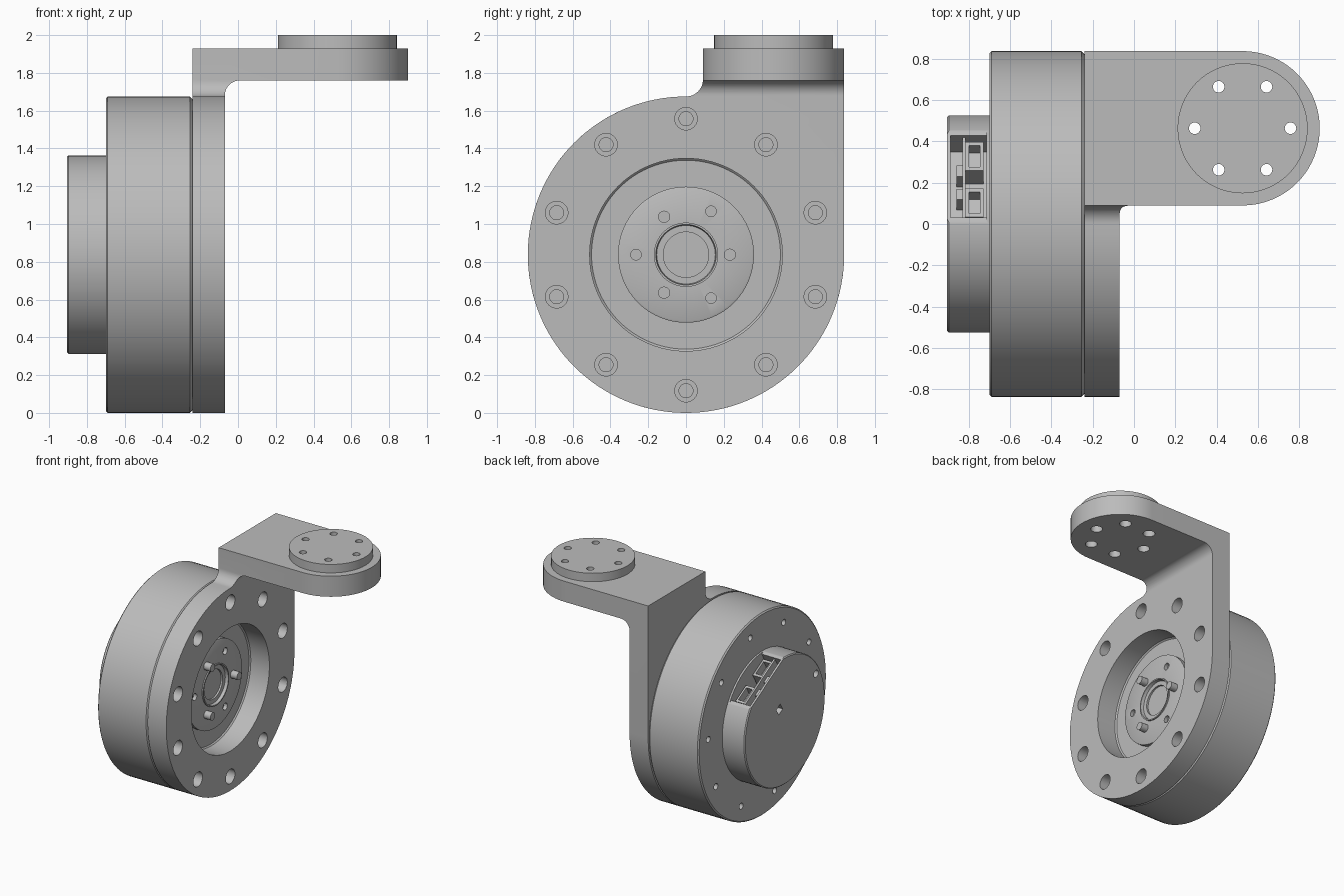
import bpy, bmesh
from math import sin, cos, pi, radians

if "Cube" in bpy.data.objects:
    bpy.data.objects.remove(bpy.data.objects["Cube"])

R = 0.8375          # outer radius, also height of the drive axis
GREY = (0.5, 0.5, 0.5, 1)
grey = bpy.data.materials.new("plain grey")
grey.use_nodes = True
grey.diffuse_color = GREY
grey.node_tree.nodes["Principled BSDF"].inputs["Base Color"].default_value = GREY


# ---------- helpers ----------
def finish(name, bm):
    bmesh.ops.recalc_face_normals(bm, faces=bm.faces)
    mesh = bpy.data.meshes.new(name)
    bm.to_mesh(mesh)
    bm.free()
    mesh.materials.append(grey)
    ob = bpy.data.objects.new(name, mesh)
    bpy.context.collection.objects.link(ob)
    return ob


def place(axis, u, v, w):
    return {"X": (w, u, v), "Y": (u, w, v), "Z": (u, v, w)}[axis]


def prism(name, axis, outline, lo, hi):
    """Extrude a flat outline along an axis."""
    bm = bmesh.new()
    a = [bm.verts.new(place(axis, u, v, lo)) for u, v in outline]
    b = [bm.verts.new(place(axis, u, v, hi)) for u, v in outline]
    bm.faces.new(a)
    bm.faces.new(b)
    for i in range(len(a)):
        bm.faces.new((a[i - 1], a[i], b[i], b[i - 1]))
    return finish(name, bm)


def arc(cu, cv, r, start, end, n):
    angles = [radians(start + (end - start) * i / n) for i in range(n + 1)]
    return [(cu + r * cos(t), cv + r * sin(t)) for t in angles]


def rod(name, axis, cu, cv, r, lo, hi, n=32):
    return prism(name, axis, arc(cu, cv, r, 0, 360, n)[:-1], lo, hi)


def lathe(name, profile, n=96):
    """Spin (x, radius) points round the drive axis."""
    bm = bmesh.new()
    rings = []
    for x, r in profile:
        count = n if r else 1
        rings.append([bm.verts.new((x, r * cos(2 * pi * i / n), R + r * sin(2 * pi * i / n)))
                      for i in range(count)])
    for p, q in zip(rings, rings[1:]):
        for i in range(n):
            corners = [p[i - 1], p[i], q[i], q[i - 1]] if len(p) == len(q) else \
                [p[0], q[i], q[i - 1]] if len(p) == 1 else [p[i - 1], p[i], q[0]]
            bm.faces.new(corners)
    return finish(name, bm)


def boolean(ob, cutters, operation="DIFFERENCE"):
    bpy.context.view_layer.objects.active = ob
    for cutter in cutters:
        mod = ob.modifiers.new("cut", "BOOLEAN")
        mod.operation, mod.solver, mod.object = operation, "EXACT", cutter
        bpy.ops.object.modifier_apply(modifier=mod.name)
        bpy.data.objects.remove(cutter)


def polar(radius, degrees, cu=0.0, cv=R):
    t = radians(degrees)
    return cu + radius * cos(t), cv + radius * sin(t)


def hole_ring(count, ring, start, r, lo, hi):
    return [rod("cutter", "X", *polar(ring, start + 360 / count * i), r, lo, hi, 24)
            for i in range(count)]


parts = []

# ---------- bracket: three outlines intersected ----------
side = [(R, 1.93), (R, R)] + arc(0, R, R, 0, -270, 96)[1:-1] \
    + arc(0, 2 * R + 0.09, 0.09, -90, 0, 12) + [(0.09, 1.93)]
bracket = prism("bracket", "X", side, -0.24, 0.95)
front = [(-0.3, -0.1), (-0.07, -0.1)] + arc(0.01, 1.68, 0.08, 180, 90, 12) \
    + [(1, 1.76), (1, 2.1), (-0.3, 2.1)]
mid_y, end_x, end_r = (R + 0.09) / 2, 0.526, (R - 0.09) / 2
# rounded arm end, with the rest of the outline left oversize
plan = arc(end_x, mid_y, end_r, -90, 90, 40) \
    + [(0.2, R), (0.2, 1), (-0.4, 1), (-0.4, -1), (0.2, -1), (0.2, 0.09)]
boolean(bracket, [prism("cutter", "Y", front, -1, 1),
                  prism("cutter", "Z", plan, -1, 3)], "INTERSECT")
boolean(bracket, [rod("cutter", "X", 0, R, 0.51, -0.3, 0, 96)]
        + hole_ring(10, 0.72, 18, 0.06, -0.3, 0))

# ---------- round pad on the arm ----------
pad = rod("arm_pad", "Z", end_x, mid_y, 0.315, 1.93, 2.0, 64)
for i in range(6):
    x, y = polar(0.232, 60 * i, end_x, mid_y)
    boolean(bracket, [rod("cutter", "Z", x, y, 0.045, 1.7, 1.87, 24),
                      rod("cutter", "Z", x, y, 0.028, 1.8, 2.1, 24)])
    boolean(pad, [rod("cutter", "Z", x, y, 0.028, 1.8, 2.1, 24)])
parts += [bracket, pad]

# ---------- motor housing with stepped front ----------
housing = lathe("motor_housing", [
    (-0.70, 0), (-0.70, R - 0.01), (-0.69, R), (-0.255, R), (-0.24, R - 0.015),
    (-0.24, 0.51), (-0.25, 0.5), (-0.25, 0)])
boolean(housing, hole_ring(10, 0.72, 18, 0.037, -0.36, -0.2)
        + hole_ring(10, 0.71, 5, 0.025, -0.8, -0.62))

rotor = lathe("output_rotor", [
    (-0.25, 0), (-0.25, 0.36), (-0.215, 0.36), (-0.21, 0.35), (-0.21, 0.17), (-0.2, 0.17),
    (-0.2, 0.16), (-0.225, 0.155), (-0.225, 0.12), (-0.24, 0.12), (-0.24, 0)], 64)
boolean(rotor, hole_ring(3, 0.265, 60, 0.028, -0.24, -0.1))
parts += [housing, rotor]
for i in range(3):
    parts.append(rod(f"rotor_pin_{i + 1}", "X", *polar(0.232, 120 * i), 0.032, -0.23, -0.15, 24))


# ---------- rear cover with a flat and a connector pocket ----------
def tilted(t0, t1, d0, d1):
    """Rectangle in the cover plane, d measured outward along the flat's normal."""
    c, s = cos(pi / 3), sin(pi / 3)
    return [(d * c - t * s, R + d * s + t * c)
            for t, d in ((t0, d0), (t1, d0), (t1, d1), (t0, d1))]


cover = lathe("rear_cover", [(-0.70, 0), (-0.70, 0.526), (-0.897, 0.526),
                             (-0.905, 0.518), (-0.905, 0)])
boolean(cover, [prism("cutter", "X", tilted(-0.4, 0.4, 0.46, 0.7), -1, -0.715),
                prism("cutter", "X", tilted(-0.23, 0.23, 0.3, 0.7), -0.888, -0.715),
                prism("cutter", "X", tilted(-0.03, 0.03, 0.11, 0.17), -1, -0.85)]
        + [rod("cutter", "X", *polar(0.47, a), 0.03, -1, -0.84, 24) for a in (150, -30)])
parts.append(cover)

# ---------- circuit board and connectors in the pocket ----------
parts.append(prism("circuit_board", "X", tilted(-0.23, 0.23, 0.3, 0.44), -0.83, -0.815))
for i, t in enumerate((-0.13, 0.13)):
    plug = prism(f"connector_{i + 1}", "X", tilted(t - 0.08, t + 0.08, 0.3, 0.43), -0.815, -0.73)
    boolean(plug, [prism("cutter", "X", tilted(t - 0.06, t + 0.06, 0.36, 0.5), -0.8, -0.745)])
    chip = prism(f"chip_{i + 1}", "X", tilted(t * 0.5 - 0.03, t * 0.5 + 0.03, 0.3, 0.4), -0.86, -0.83)
    parts += [plug, chip]

# ---------- shading ----------
bpy.ops.object.select_all(action="DESELECT")
for ob in parts:
    ob.select_set(True)
bpy.context.view_layer.objects.active = bracket
bpy.ops.object.shade_smooth_by_angle(angle=radians(30))
